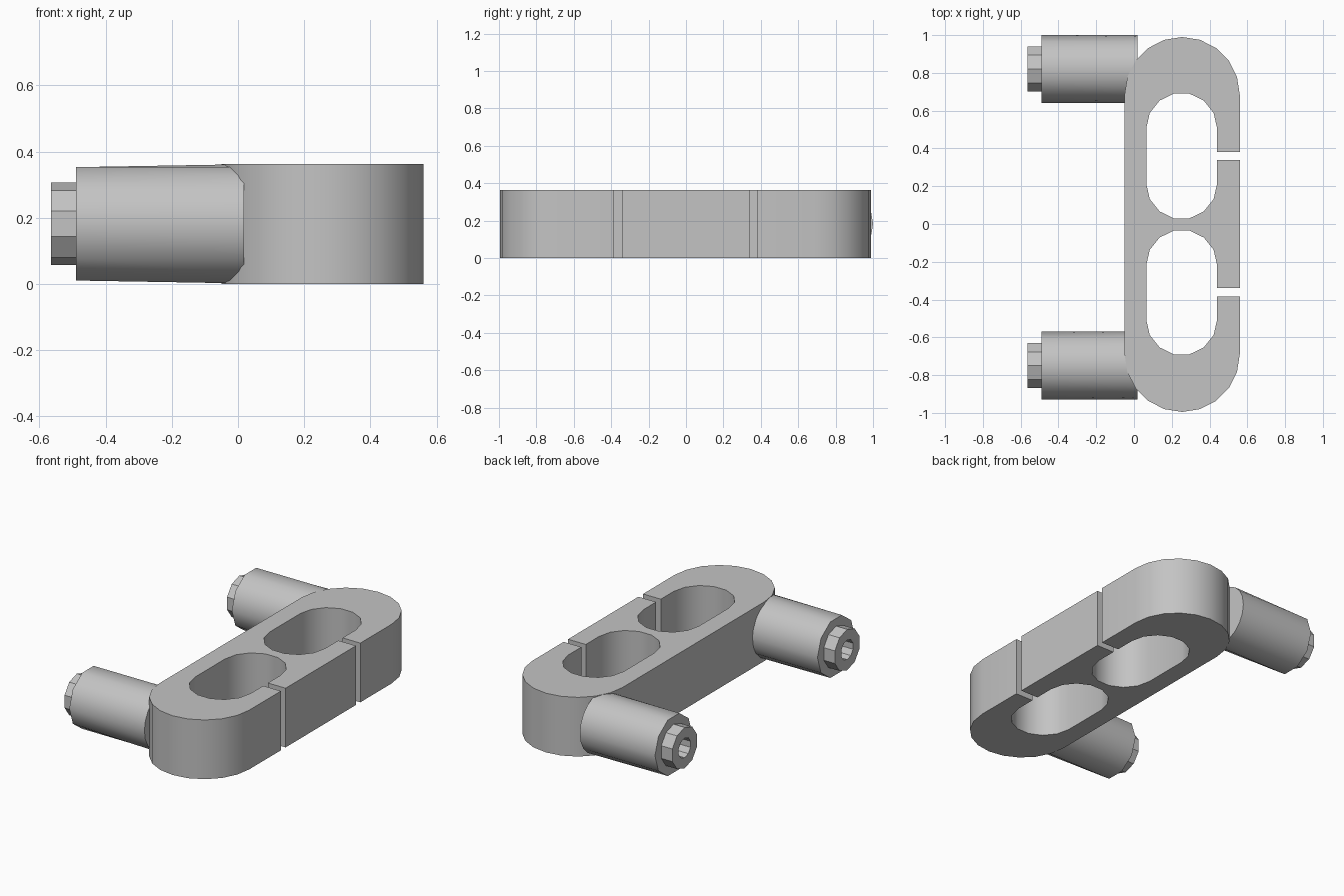
import bpy
import bmesh
from math import sin, cos, pi, radians

cube = bpy.data.objects.get("Cube")
if cube:
    bpy.data.objects.remove(cube)

GREY = (0.55, 0.55, 0.55, 1)
grey = bpy.data.materials.new("plain grey")
grey.use_nodes = True
grey.diffuse_color = GREY
grey.node_tree.nodes["Principled BSDF"].inputs["Base Color"].default_value = GREY


def finish(bm, name):
    bmesh.ops.recalc_face_normals(bm, faces=bm.faces)
    mesh = bpy.data.meshes.new(name)
    bm.to_mesh(mesh)
    bm.free()
    mesh.materials.append(grey)
    obj = bpy.data.objects.new(name, mesh)
    bpy.context.collection.objects.link(obj)
    bpy.ops.object.select_all(action='DESELECT')
    obj.select_set(True)
    bpy.context.view_layer.objects.active = obj
    bpy.ops.object.shade_smooth_by_angle(angle=radians(34))
    return obj


def arc(cx, cy, r, start, end, steps):
    angles = [radians(start + (end - start) * i / steps) for i in range(steps + 1)]
    return [(cx + r * cos(a), cy + r * sin(a)) for a in angles]


# Link plate: one outline that enters each oval opening through its slot
OUT_X, OUT_R = 0.255, 0.305
IN_X, IN_R = 0.2525, 0.1875
EDGE, WALL = OUT_X + OUT_R, IN_X + IN_R
HEIGHT = 0.362


def opening(slot_low, slot_high, low, high):
    return ([(EDGE, slot_low), (WALL, slot_low)]
            + arc(IN_X, low, IN_R, 0, -180, 7)
            + arc(IN_X, high, IN_R, 180, 0, 7)
            + [(WALL, slot_high), (EDGE, slot_high)])


outline = (arc(OUT_X, -0.69, OUT_R, 180, 360, 10)
           + opening(-0.385, -0.34, -0.507, -0.218)
           + opening(0.34, 0.382, 0.213, 0.507)
           + arc(OUT_X, 0.685, OUT_R, 0, 180, 10))
bm = bmesh.new()
base = bm.faces.new([bm.verts.new((x, y, 0)) for x, y in outline])
top = bmesh.ops.extrude_face_region(bm, geom=[base])["geom"]
bmesh.ops.translate(bm, vec=(0, 0, HEIGHT),
                    verts=[v for v in top if isinstance(v, bmesh.types.BMVert)])
# The extrusion may drop the base face, so make sure the underside is closed
rim = [e for e in bm.edges if e.is_boundary]
if rim:
    bmesh.ops.contextual_create(bm, geom=rim)
finish(bm, "link_plate")

# Bored pins with a stepped nose: rings of (x, radius, corner phase);
# phase 0 or 1 gives ten flat sides, None gives a full round of twenty
SIDES = 20
RINGS = [(-0.565, 0.06, 1), (-0.565, 0.125, 1), (-0.49, 0.125, 1),
         (-0.49, 0.18, 0), (0.018, 0.18, None), (0.018, 0.06, 1)]


def pin(name, y, z=0.182):
    bm = bmesh.new()
    rings = []
    for x, r, phase in RINGS:
        ring = []
        for k in range(SIDES):
            a = 2 * pi * k / SIDES
            flat = phase is not None and k % 2 != phase
            d = r * cos(2 * pi / SIDES) if flat else r
            ring.append(bm.verts.new((x, y + d * cos(a), z + d * sin(a))))
        rings.append(ring)
    for i, a in enumerate(rings):
        b = rings[(i + 1) % len(rings)]
        for k in range(SIDES):
            n = (k + 1) % SIDES
            bm.faces.new((a[k], a[n], b[n], b[k]))
    finish(bm, name)


pin("front_pin", -0.75)
pin("back_pin", 0.82)
